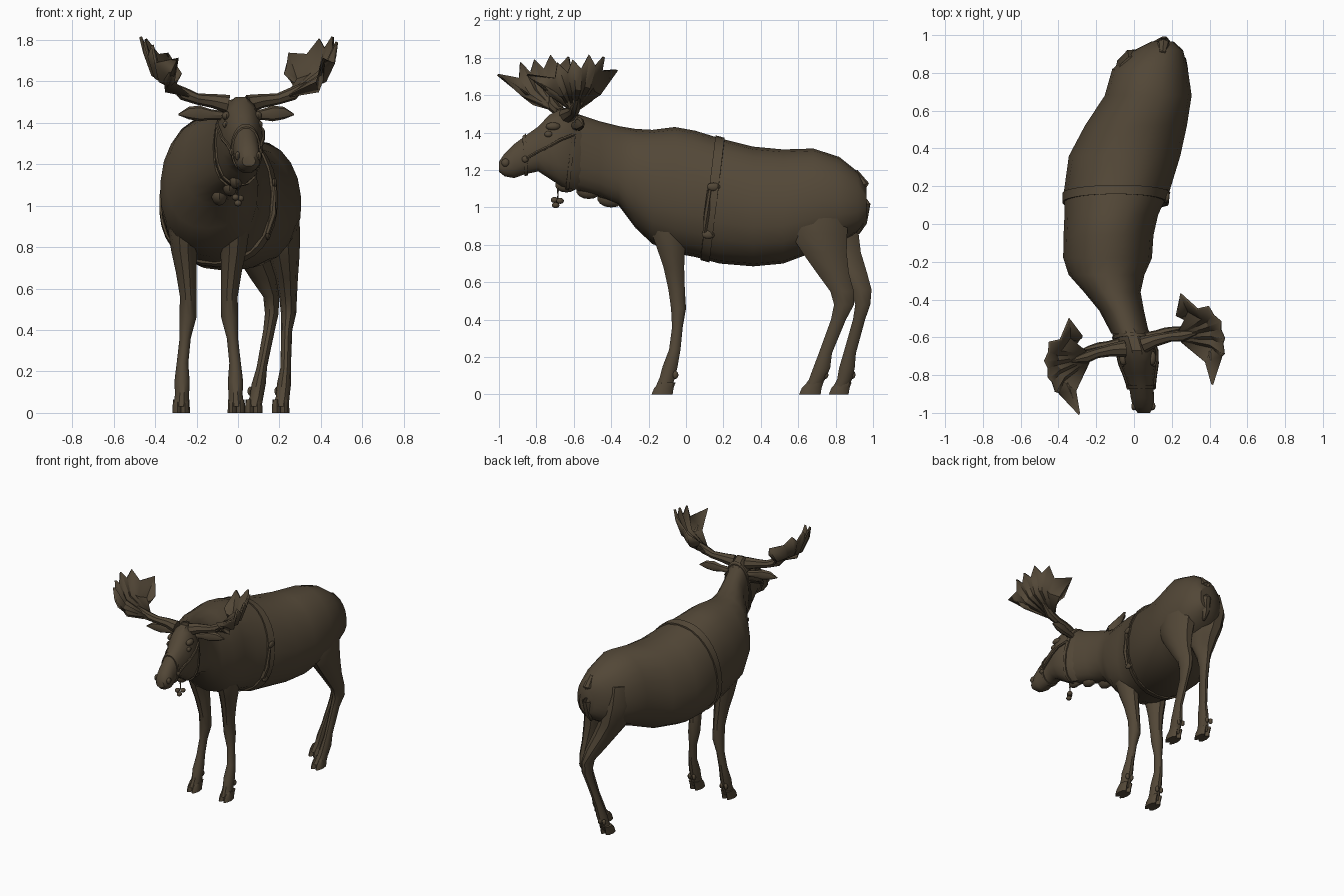
import bpy, bmesh, math
from mathutils import Vector, Matrix

if "Cube" in bpy.data.objects:
    bpy.data.objects.remove(bpy.data.objects["Cube"])

brown = bpy.data.materials.new("dark_brown")
brown.diffuse_color = (0.085, 0.063, 0.038, 1)
brown.use_nodes = True
brown.node_tree.nodes["Principled BSDF"].inputs["Base Color"].default_value = brown.diffuse_color
TAU = math.tau


def finish(name, bm, angle=38):
    bmesh.ops.recalc_face_normals(bm, faces=bm.faces)
    me = bpy.data.meshes.new(name)
    bm.to_mesh(me)
    bm.free()
    me.materials.append(brown)
    ob = bpy.data.objects.new(name, me)
    bpy.context.collection.objects.link(ob)
    bpy.ops.object.select_all(action='DESELECT')
    ob.select_set(True)
    bpy.context.view_layer.objects.active = ob
    bpy.ops.object.shade_smooth_by_angle(angle=math.radians(angle))
    return ob


def loft(name, rings, angle=38, closed=False):
    """Skin a list of point rings; cap the ends unless the loop is closed."""
    bm = bmesh.new()
    vs = [[bm.verts.new(p) for p in r] for r in rings]
    n = len(vs[0])
    pairs = list(zip(vs, vs[1:])) + ([(vs[-1], vs[0])] if closed else [])
    for a, b in pairs:
        for i in range(n):
            j = (i + 1) % n
            bm.faces.new((a[i], a[j], b[j], b[i]))
    if not closed:
        bm.faces.new(vs[0])
        bm.faces.new(vs[-1])
    return finish(name, bm, angle)


def tube(name, path, radii, n=8, matrix=Matrix()):
    """Round tube along a path with a radius at each point."""
    pts = [matrix @ Vector(p) for p in path]
    rings = []
    for i, p in enumerate(pts):
        d = pts[min(i + 1, len(pts) - 1)] - pts[max(i - 1, 0)]
        q = d.to_track_quat('Z', 'Y')
        rings.append([p + q @ Vector((radii[i] * math.cos(TAU * k / n), radii[i] * math.sin(TAU * k / n), 0))
                      for k in range(n)])
    return loft(name, rings)


def blob(name, centre, size):
    bm = bmesh.new()
    bmesh.ops.create_uvsphere(bm, u_segments=10, v_segments=7, radius=1,
                              matrix=Matrix.Translation(centre) @ Matrix.Diagonal((*size, 1)))
    return finish(name, bm)


def section(table, y):
    """Interpolate a (y, x centre, half width, top, bottom) table."""
    t = sorted(table)
    for a, b in zip(t, t[1:]):
        if a[0] <= y <= b[0]:
            f = (y - a[0]) / (b[0] - a[0])
            return [u + (v - u) * f for u, v in zip(a, b)]
    return t[-1]


def point(sec, ang, grow=0.0):
    y, xc, hw, zt, zb = sec
    c, s = math.cos(ang), math.sin(ang)
    px = math.copysign(abs(c) ** 0.88, c) * (1 - 0.1 * s)
    pz = math.copysign(abs(s) ** 0.92, s)
    return Vector((xc + (hw + grow) * px, y, (zt + zb) / 2 + ((zt - zb) / 2 + grow) * pz))


# trunk and neck
BODY = [(.965, .15, .06, 1.11, .93), (.92, .13, .13, 1.19, .87), (.82, .085, .20, 1.27, .81),
        (.68, .075, .23, 1.315, .76), (.52, .01, .27, 1.31, .70), (.36, -.05, .295, 1.325, .685),
        (.18, -.09, .28, 1.37, .70), (.05, -.12, .248, 1.41, .735), (-.06, -.135, .238, 1.43, .755),
        (-.18, -.14, .235, 1.415, .805), (-.27, -.145, .20, 1.42, .89), (-.36, -.115, .15, 1.435, 1.01),
        (-.46, -.065, .118, 1.46, 1.055), (-.58, -.02, .10, 1.50, 1.09)]
loft("body", [[point(s, TAU * k / 20) for k in range(20)] for s in BODY])

# head
HEAD = [(-.52, -.04, .09, 1.47, 1.10), (-.60, -.005, .105, 1.515, 1.09), (-.67, .015, .105, 1.53, 1.11),
        (-.73, .022, .098, 1.50, 1.15), (-.79, .03, .08, 1.435, 1.19), (-.86, .038, .064, 1.385, 1.175),
        (-.92, .045, .062, 1.34, 1.155), (-.97, .05, .055, 1.29, 1.165), (-1.0, .052, .032, 1.245, 1.19)]
loft("head", [[point(s, TAU * k / 14) for k in range(14)] for s in HEAD])


# legs: (z, x, y, half x, half y)
def leg(name, table, n=10):
    loft(name, [[(x + hx * math.cos(TAU * k / n), y + hy * math.sin(TAU * k / n), z) for k in range(n)]
                for z, x, y, hx, hy in table])
    z, x, y, hx, hy = table[-1]
    for s in (-1, 1):
        # split hoof and dewclaw
        toe = [(.065, .55, .9, .03), (.035, .58, 1.1, .01), (0, .60, 1.2, 0)]
        loft(name + "_hoof", [[(x + s * hx * .5 + hx * w * math.cos(TAU * k / 8),
                                y - .006 + o + hy * d * math.sin(TAU * k / 8), h) for k in range(8)]
                              for h, w, d, o in toe])
        blob(name + "_dewclaw", (x + s * hx * .45, table[-2][2] + table[-2][4], .105), (.014, .016, .022))


FRONT = [(1.0, -.25, -.10, .09, .12), (.88, -.262, -.095, .075, .10), (.78, -.26, -.08, .062, .078),
         (.68, -.25, -.065, .05, .058), (.56, -.24, -.05, .04, .046), (.46, -.242, -.04, .041, .042),
         (.36, -.255, -.046, .027, .03), (.24, -.268, -.06, .028, .032), (.15, -.27, -.085, .037, .042),
         (.09, -.27, -.10, .034, .043), (.03, -.274, -.122, .038, .047)]
leg("front_leg_left", FRONT)
leg("front_leg_right", [(z, -.282 - x, y, hx, hy) for z, x, y, hx, hy in FRONT])

leg("hind_leg_right", [
    (1.14, .17, .73, .10, .11), (1.0, .195, .71, .098, .17), (.86, .21, .71, .09, .16),
    (.76, .222, .74, .075, .125), (.65, .235, .785, .054, .09), (.55, .242, .835, .042, .066),
    (.48, .244, .845, .037, .056), (.40, .235, .815, .027, .042), (.22, .23, .745, .025, .037),
    (.14, .222, .725, .034, .048), (.08, .216, .70, .033, .045), (.03, .206, .668, .038, .048)])
leg("hind_leg_left", [
    (1.14, .0, .78, .09, .11), (1.0, .0, .77, .11, .16), (.86, .03, .78, .10, .15),
    (.76, .075, .83, .085, .11), (.65, .125, .89, .066, .082), (.56, .16, .935, .038, .06),
    (.48, .163, .945, .033, .042), (.40, .15, .925, .028, .034), (.22, .115, .875, .025, .035),
    (.14, .10, .86, .034, .044), (.08, .09, .848, .033, .042), (.03, .076, .822, .038, .044)])

# tail
tube("tail", [(.15, .90, 1.19), (.155, .945, 1.12), (.155, .95, 1.02), (.15, .935, .92), (.145, .92, .86)],
     [.02, .035, .038, .034, .008])

# antlers and ears in a head frame turned slightly to one side
TURN = Matrix.Translation((0, -.65, 0)) @ Matrix.Rotation(math.radians(12.6), 4, 'Z')
RIM = [(.39, -.12, 1.61), (.36, -.285, 1.71), (.44, -.15, 1.69), (.455, -.14, 1.775), (.46, -.085, 1.72),
       (.475, -.06, 1.79), (.465, -.01, 1.74), (.475, .03, 1.815), (.445, .07, 1.755), (.43, .12, 1.805),
       (.37, .12, 1.73), (.30, .22, 1.735), (.255, .11, 1.64)]
for side, s in (("right", 1), ("left", -1)):
    M = TURN @ Matrix.Diagonal((s, 1, 1, 1))
    tube("antler_beam_" + side, [(.05, .0, 1.49), (.12, .01, 1.505), (.2, .01, 1.515), (.27, .0, 1.54),
                                 (.34, 0, 1.59)], [.045, .034, .027, .032, .01], 8, M)
    bm = bmesh.new()
    rows = []
    for i, r in enumerate(RIM):
        root = Vector((.25, -.03 + .06 * i / 12, 1.53))
        r = Vector(r)
        mid = root.lerp(r, .5 if i % 2 else .6) + Vector((.045, 0, -.025))
        rows.append([bm.verts.new(M @ p) for p in (root, mid, r)])
    for a, b in zip(rows, rows[1:]):
        for k in range(2):
            bm.faces.new((a[k], b[k], b[k + 1], a[k + 1]))
    palm = finish("antler_palm_" + side, bm, 30)
    thick = palm.modifiers.new("thickness", 'SOLIDIFY')
    thick.thickness = .014
    thick.offset = 0

    # leaf-shaped ear
    ear = [(.07, .022, .022, 1.435), (.13, .026, .02, 1.44), (.18, .038, .024, 1.445),
           (.235, .03, .018, 1.447), (.285, .004, .004, 1.44)]
    loft("ear_" + side, [[M @ Vector((x, .04 + d * math.cos(TAU * k / 8), z + h * math.sin(TAU * k / 8)))
                          for k in range(8)] for x, h, d, z in ear])

    # brow, eye and nostril follow the head sections
    for part, y, a, size in (("brow", -.71, 35, (.022, .04, .022)), ("eye", -.735, 22, (.014, .022, .017)),
                             ("nostril", -.965, 8, (.014, .022, .022))):
        ang = math.radians(a if s > 0 else 180 - a)
        blob(part + "_" + side, point(section(HEAD, y), ang, -.004), size)

    # cheek strap of the halter
    path = [point(section(HEAD, y), math.radians(a if s > 0 else 180 - a), .004)
            for y, a in ((-.86, -10), (-.80, -5), (-.74, 0), (-.67, 10), (-.60, 22))]
    tube("cheek_strap_" + side, path, [.009] * 5, 6)
    blob("halter_ring_" + side, path[0], (.012, .018, .018))


# straps wrapped round a lofted body, leaning with height
def strap(name, table, y0, lean, z0, width, grow, n=32):
    rings = []
    for k in range(n):
        ang = TAU * k / n
        y = y0 + lean * (point(section(table, y0), ang).z - z0)
        rings.append([point(section(table, y + dy), ang, g)
                      for dy, g in ((-width, -.01), (-width, grow), (width, grow), (width, -.01))])
    loft(name, rings, 30, closed=True)


strap("girth_strap", BODY, .105, .12, .75, .024, .009)
strap("noseband", HEAD, -.86, -.05, 1.28, .009, .007, 20)
strap("head_strap", HEAD, -.61, .12, 1.3, .009, .007, 20)

# girth buckles on the right flank
for z in (.87, 1.10):
    y = .105 + .12 * (z - .75)
    sec = section(BODY, y)
    ang = math.asin(max(-1, min(1, (z - (sec[3] + sec[4]) / 2) / ((sec[3] - sec[4]) / 2))))
    p = point(sec, ang, .01)
    blob("girth_buckle", p, (.012, .036, .022))
tube("girth_tab", [point(section(BODY, y), a, .014) for y, a in ((.10, -.55), (.11, -.25), (.125, .1))],
     [.012, .016, .012], 6)

# throat bell on a short cord
tube("bell_cord", [(.0, -.68, 1.14), (.0, -.685, 1.09), (.0, -.685, 1.045)], [.006] * 3, 6)
for dx, dy, dz in ((-.012, -.018, 1.04), (.012, .012, 1.035), (0, -.012, 1.012)):
    blob("bell", (dx, -.685 + dy, dz), (.018, .02, .016))

# loose throat skin
for x, y, z, r in ((-.01, -.64, 1.12, .04), (-.04, -.52, 1.09, .045), (-.09, -.40, 1.05, .05)):
    blob("dewlap", (x, y, z), (r * .8, r * 1.5, r))
